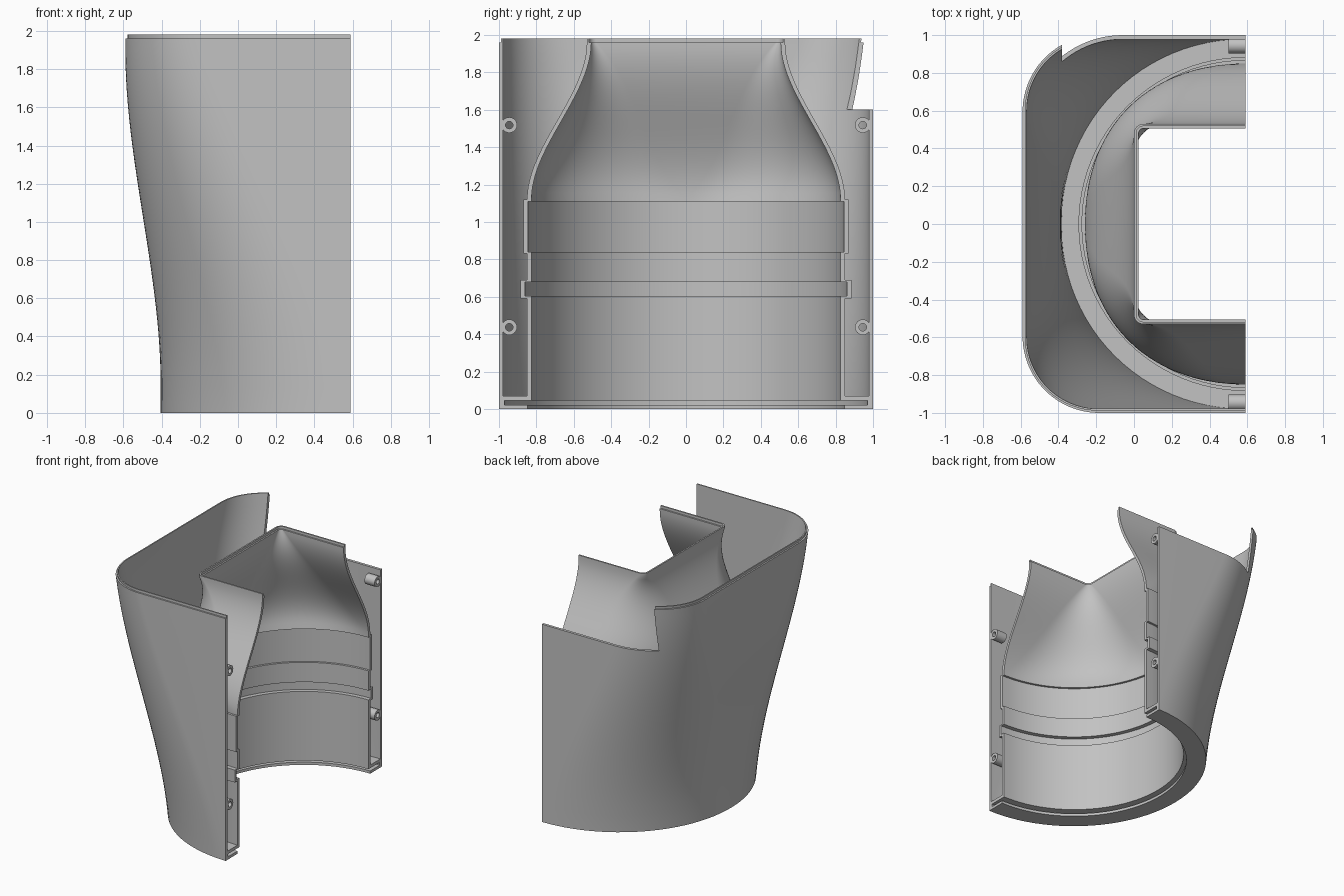
import bpy, bmesh
from math import sin, cos, pi
from mathutils import Matrix

cube = bpy.data.objects.get("Cube")
if cube:
    bpy.data.objects.remove(cube)

CUT = 0.59      # x of the flat open side
TOP = 1.98
LIP = 1.96
ARC = 24

grey = bpy.data.materials.new("plain_grey")
grey.use_nodes = True
colour = (0.54, 0.54, 0.54, 1)
grey.diffuse_color = colour
grey.node_tree.nodes["Principled BSDF"].inputs["Base Color"].default_value = colour


def ease(a, b, z):
    t = min(max((z - a) / (b - a), 0), 1)
    return t * t * (3 - 2 * t)


def finish(name, bm):
    bmesh.ops.remove_doubles(bm, verts=bm.verts, dist=0.00005)
    bmesh.ops.recalc_face_normals(bm, faces=bm.faces)
    mesh = bpy.data.meshes.new(name)
    bm.to_mesh(mesh)
    bm.free()
    ob = bpy.data.objects.new(name, mesh)
    bpy.context.collection.objects.link(ob)
    mesh.materials.append(grey)
    return ob


def smooth(ob):
    bpy.ops.object.select_all(action="DESELECT")
    ob.select_set(True)
    bpy.context.view_layer.objects.active = ob
    bpy.ops.object.shade_smooth_by_angle(angle=pi / 6)


def half_loop(z, hx, hy, r):
    """Half of a rounded rectangle, open on the cut side."""
    r = min(r, hx, hy)
    cx = CUT - hx + r
    pts = [(CUT, -hy, z)]
    for side, start in ((-1, 1.5 * pi), (1, pi)):
        for i in range(ARC + 1):
            a = start - i * pi / 2 / ARC
            pts.append((cx + r * cos(a), side * (hy - r) + r * sin(a), z))
    return pts + [(CUT, hy, z)]


def loft(name, stations):
    """Closed wall section swept around the half loop, with capped ends."""
    bm = bmesh.new()
    rows = [[bm.verts.new(p) for p in half_loop(*s)] for s in stations]
    for a, b in zip(rows, rows[1:] + rows[:1]):
        for i in range(len(a) - 1):
            bm.faces.new((a[i], a[i + 1], b[i + 1], b[i]))
    bm.faces.new([row[0] for row in rows])
    bm.faces.new([row[-1] for row in rows])
    return finish(name, bm)


def outer_at(z, inset=0):
    hx = 0.995 + 0.185 * ease(0.15, 1.9, z)
    r = min(1 - 0.6 * z / TOP, hx)
    return z, hx - inset, 1 - inset, r - inset


def inner_at(z, inset=0):
    s = ease(1.12, LIP, z)
    t = min(max((z - 1.12) / (LIP - 1.12), 0), 1)
    return z, 0.85 - 0.26 * s - inset, 0.85 - 0.32 * s - inset, 0.85 - 0.8 * t - inset


def circle(z, r):
    return z, r, r, r


# Outer casing: round at the base, rounded rectangle at the rim
steps = 28
heights = [LIP * i / steps for i in range(steps + 1)]
casing = loft("outer_casing",
              [outer_at(z) for z in heights]
              + [outer_at(LIP, 0.012), outer_at(TOP, 0.012), outer_at(TOP, 0.022)]
              + [outer_at(z, 0.022) for z in reversed(heights)])

# Notch in the back of the rim
bm = bmesh.new()
bmesh.ops.create_cube(bm, size=1, matrix=Matrix.Translation((0.62, 1.0, 2.1))
                      @ Matrix.Diagonal((2, 1, 1, 1)))
cutter = finish("notch_cutter", bm)
cutter.hide_render = True
mod = casing.modifiers.new("notch", "BOOLEAN")
mod.operation = "DIFFERENCE"
mod.solver = "EXACT"
mod.object = cutter
bpy.context.view_layer.objects.active = casing
bpy.ops.object.modifier_apply(modifier=mod.name)
bpy.data.objects.remove(cutter)
smooth(casing)

# Inner duct: stepped round sleeve easing into a rectangular mouth
WALL = 0.024
sleeve = [(0.045, 0), (0.59, 0), (0.59, 0.034), (0.69, 0.034), (0.69, 0),
          (0.83, 0), (0.83, 0.018), (1.12, 0.018), (1.12, 0)]
recess = [(0.045, 0), (0.605, 0), (0.605, 0.034), (0.68, 0.034), (0.68, 0),
          (0.84, 0), (0.84, 0.018), (1.11, 0.018), (1.11, 0)]
steps = 24
rise = [1.12 + (LIP - 1.12) * i / steps for i in range(1, steps + 1)]
duct = loft("inner_duct",
            [circle(z, 0.85 + d) for z, d in sleeve]
            + [inner_at(z) for z in rise]
            + [inner_at(TOP), inner_at(TOP, 0.012), inner_at(LIP, 0.012)]
            + [inner_at(z, WALL) for z in reversed(rise)]
            + [circle(z, 0.85 - WALL + d) for z, d in reversed(recess)])
smooth(duct)

# Base ring joining both walls, with a groove open to the inside
base = [(0.07, 0.985), (0.07, 0.83), (0.045, 0.83), (0.045, 0.97),
        (0.022, 0.97), (0.022, 0.848), (0, 0.848), (0, 0.985)]
smooth(loft("base_ring", [circle(z, r) for z, r in base]))


# Screw bosses along the cut edges
def boss(name, y, z):
    bm = bmesh.new()
    n = 24
    rows = []
    for x, r in ((0.5, 0.042), (CUT, 0.042), (CUT, 0.02), (0.5, 0.02)):
        rows.append([bm.verts.new((x, y + r * cos(2 * pi * i / n), z + r * sin(2 * pi * i / n)))
                     for i in range(n)])
    for a, b in zip(rows, rows[1:] + rows[:1]):
        for i in range(n):
            j = (i + 1) % n
            bm.faces.new((a[i], a[j], b[j], b[i]))
    smooth(finish(name, bm))


for side, y in (("front", -0.945), ("back", 0.945)):
    for level, z in (("lower", 0.437), ("upper", 1.518)):
        boss(f"{side}_{level}_screw_boss", y, z)
